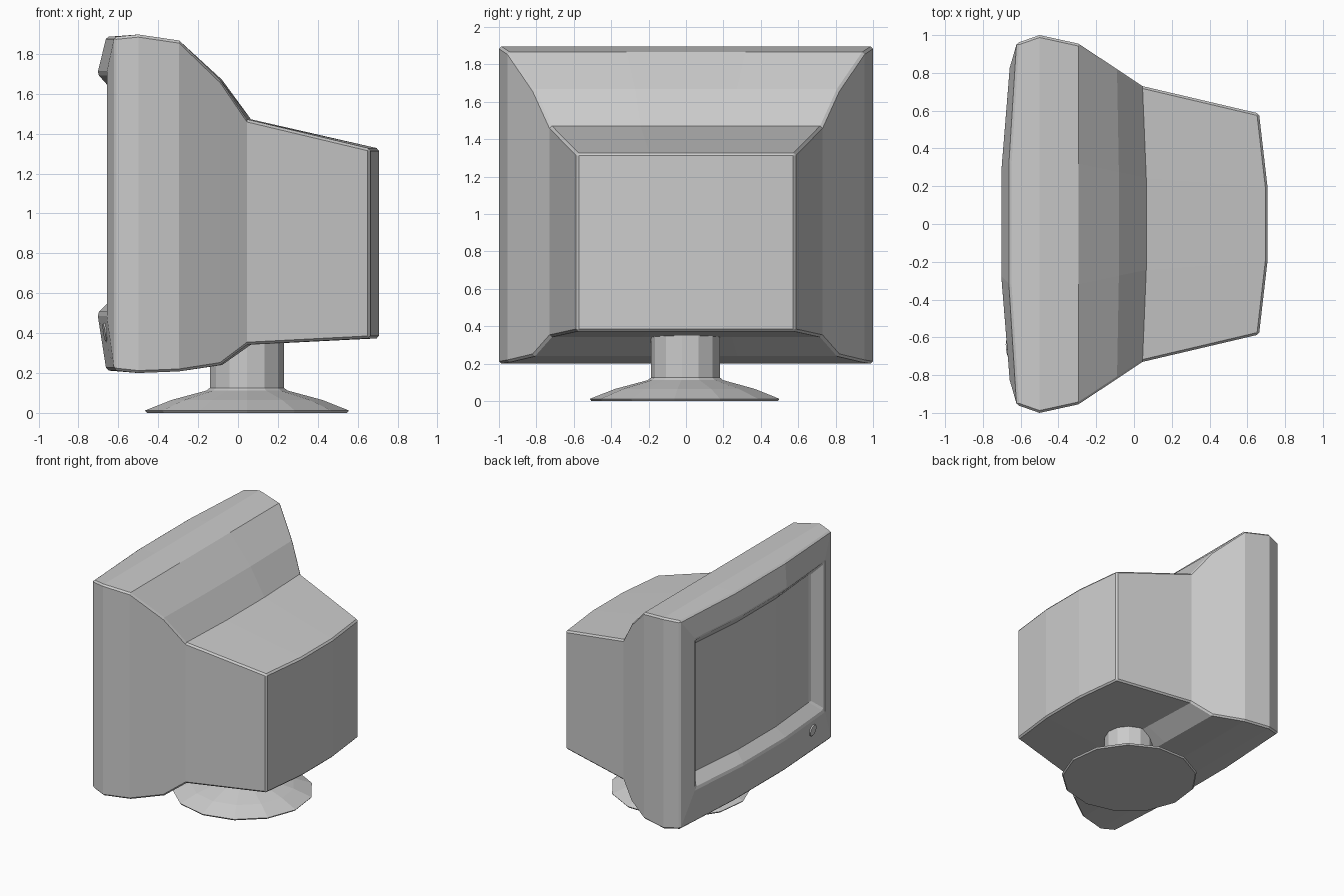
import bpy, bmesh, math
from mathutils import Matrix, Vector

cube = bpy.data.objects.get("Cube")
if cube:
    bpy.data.objects.remove(cube)

grey = bpy.data.materials.new("casing grey")
grey.use_nodes = True
colour = (0.6, 0.6, 0.6, 1)
grey.diffuse_color = colour
grey.node_tree.nodes["Principled BSDF"].inputs["Base Color"].default_value = colour


def make(name, bm):
    bmesh.ops.recalc_face_normals(bm, faces=bm.faces)
    mesh = bpy.data.meshes.new(name)
    bm.to_mesh(mesh)
    bm.free()
    mesh.materials.append(grey)
    obj = bpy.data.objects.new(name, mesh)
    bpy.context.collection.objects.link(obj)
    return obj


def bridge(bm, loops):
    n = len(loops[0])
    for a, b in zip(loops, loops[1:]):
        for i in range(n):
            j = (i + 1) % n
            bm.faces.new((a[i], a[j], b[j], b[i]))


def bowed_ring(bm, x, bow, half, low, high):
    """Rectangular ring whose middle third is shifted along x by bow."""
    steps = (-1, -1 / 3, 1 / 3, 1)
    points = [(s, high) for s in steps] + [(s, low) for s in reversed(steps)]
    return [bm.verts.new((x + (bow if abs(s) < 1 else 0), s * half, z))
            for s, z in points]


# Casing: screen, opening edge, bezel rim, then body sections to the back
sections = [
    (-0.58, -0.045, 0.74, 0.58, 1.61),
    (-0.66, -0.045, 0.82, 0.50, 1.70),
    (-0.62, -0.04, 0.958, 0.213, 1.885),
    (-0.50, 0, 1.0, 0.20, 1.897),
    (-0.295, 0, 0.955, 0.208, 1.867),
    (-0.09, 0.01, 0.82, 0.24, 1.67),
    (0.045, 0.02, 0.73, 0.342, 1.472),
    (0.662, 0.045, 0.585, 0.374, 1.325),
]
bm = bmesh.new()
rings = [bowed_ring(bm, *s) for s in sections]
bridge(bm, rings)
for ring in (rings[0], rings[-1]):
    for i in range(3):
        bm.faces.new((ring[i], ring[i + 1], ring[6 - i], ring[7 - i]))
casing = make("monitor_casing", bm)
bevel = casing.modifiers.new("edge_chamfer", 'BEVEL')
bevel.width = 0.012
bevel.segments = 1
bevel.limit_method = 'ANGLE'
bevel.angle_limit = math.radians(50)

# Stand: thirteen-sided foot and column
profile = [(0.505, 0), (0.515, 0.012), (0.38, 0.065), (0.205, 0.112),
           (0.188, 0.125), (0.188, 0.37)]
sides = 13
bm = bmesh.new()
loops = []
for r, z in profile:
    loops.append([bm.verts.new((0.045 + r * math.sin(math.tau * i / sides),
                                -r * math.cos(math.tau * i / sides), z))
                  for i in range(sides)])
bridge(bm, loops)
bm.faces.new(loops[0])
bm.faces.new(loops[-1])
make("stand", bm)

# Power button: low disc lying on the lower bezel
outward = Vector((-1, -0.12, -0.15)).normalized()
bm = bmesh.new()
bmesh.ops.create_cone(bm, cap_ends=True, segments=12, radius1=0.05,
                      radius2=0.045, depth=0.03)
bm.transform(Matrix.Translation((-0.656, -0.66, 0.405))
             @ outward.to_track_quat('Z', 'Y').to_matrix().to_4x4())
make("power_button", bm)
